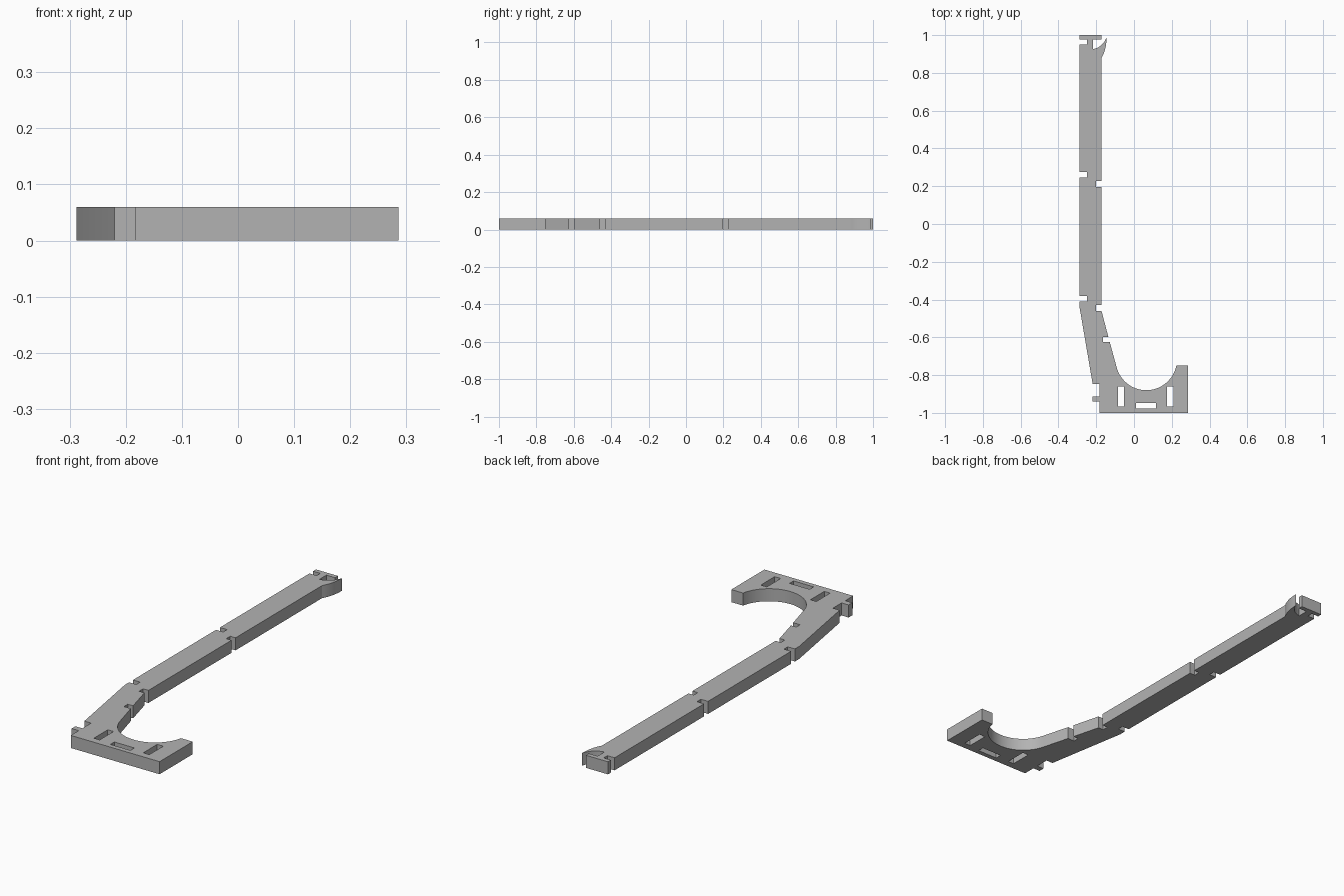
import bpy, bmesh, math

cube = bpy.data.objects.get("Cube")
if cube:
    bpy.data.objects.remove(cube, do_unlink=True)

THICKNESS = 0.06
LEFT, RIGHT = -0.288, -0.172      # long edges of the arm

grey = bpy.data.materials.new("mid grey")
grey.use_nodes = True
colour = (0.45, 0.45, 0.45, 1)
grey.diffuse_color = colour
grey.node_tree.nodes["Principled BSDF"].inputs["Base Color"].default_value = colour


def notch(x_start, x_deep, y_start, y_end, x_end=None):
    """Square step cut into an edge, listed in walking order."""
    x_end = x_start if x_end is None else x_end
    return [(x_start, y_start), (x_deep, y_start), (x_deep, y_end), (x_end, y_end)]


def rect(x0, x1, y0, y1):
    return [(x0, y0), (x1, y0), (x1, y1), (x0, y1)]


def arc(cx, cy, radius, start, end, steps):
    angles = [math.radians(start + (end - start) * i / steps) for i in range(steps + 1)]
    return [(cx + radius * math.cos(a), cy + radius * math.sin(a)) for a in angles]


def bend(a, control, b, steps=8):
    """Quadratic curve from a to b."""
    ts = [i / steps for i in range(steps + 1)]
    return [tuple((1 - t) ** 2 * p + 2 * t * (1 - t) * q + t * t * r
                  for p, q, r in zip(a, control, b)) for t in ts]


outline = []
# End plate, its neck and the curved horn
outline += [(LEFT, 1), (RIGHT, 1), (RIGHT, 0.978), (-0.218, 0.978)]
outline += bend((-0.218, 0.926), (-0.165, 0.935), (-0.145, 0.99))
outline += bend((-0.145, 0.99), (-0.145, 0.925), (RIGHT, 0.88))[1:]
# Inner edge of the arm
outline += notch(RIGHT, -0.2, 0.227, 0.197)
outline += notch(RIGHT, -0.2, -0.43, -0.46)
outline += notch(-0.136, -0.164, -0.597, -0.626, -0.128)
# Round cradle and foot
outline += arc(0.065, -0.718, 0.162, 196, 348.6, 40)
outline += [(0.286, -0.75), (0.286, -1), (-0.183, -1)]
# Side tab and sloping outer edge
outline += [(-0.183, -0.94), (-0.22, -0.94), (-0.22, -0.912), (-0.183, -0.912)]
outline += [(-0.183, -0.846), (-0.219, -0.846), (LEFT, -0.442)]
# Outer edge of the arm
outline += notch(LEFT, -0.25, -0.41, -0.381)
outline += notch(LEFT, -0.25, 0.245, 0.275)
outline += notch(LEFT, -0.25, 0.95, 0.978)

# Slots through the foot
slots = [rect(-0.085, -0.054, -0.966, -0.861),
         rect(0.176, 0.208, -0.966, -0.861),
         rect(0.01, 0.116, -0.977, -0.947)]

bm = bmesh.new()
for loop in [outline] + slots:
    verts = [bm.verts.new((x, y, 0)) for x, y in loop]
    for i, v in enumerate(verts):
        bm.edges.new((verts[i - 1], v))
bmesh.ops.triangle_fill(bm, use_beauty=True, use_dissolve=False, edges=bm.edges[:])
grown = bmesh.ops.extrude_face_region(bm, geom=bm.faces[:], use_keep_orig=True)["geom"]
bmesh.ops.translate(bm, vec=(0, 0, THICKNESS),
                    verts=[g for g in grown if isinstance(g, bmesh.types.BMVert)])
bmesh.ops.recalc_face_normals(bm, faces=bm.faces[:])

mesh = bpy.data.meshes.new("hooked_arm")
bm.to_mesh(mesh)
bm.free()
mesh.materials.append(grey)
arm = bpy.data.objects.new("hooked_arm", mesh)
bpy.context.collection.objects.link(arm)

bpy.ops.object.select_all(action='DESELECT')
arm.select_set(True)
bpy.context.view_layer.objects.active = arm
bpy.ops.object.shade_smooth_by_angle(angle=math.radians(25))
